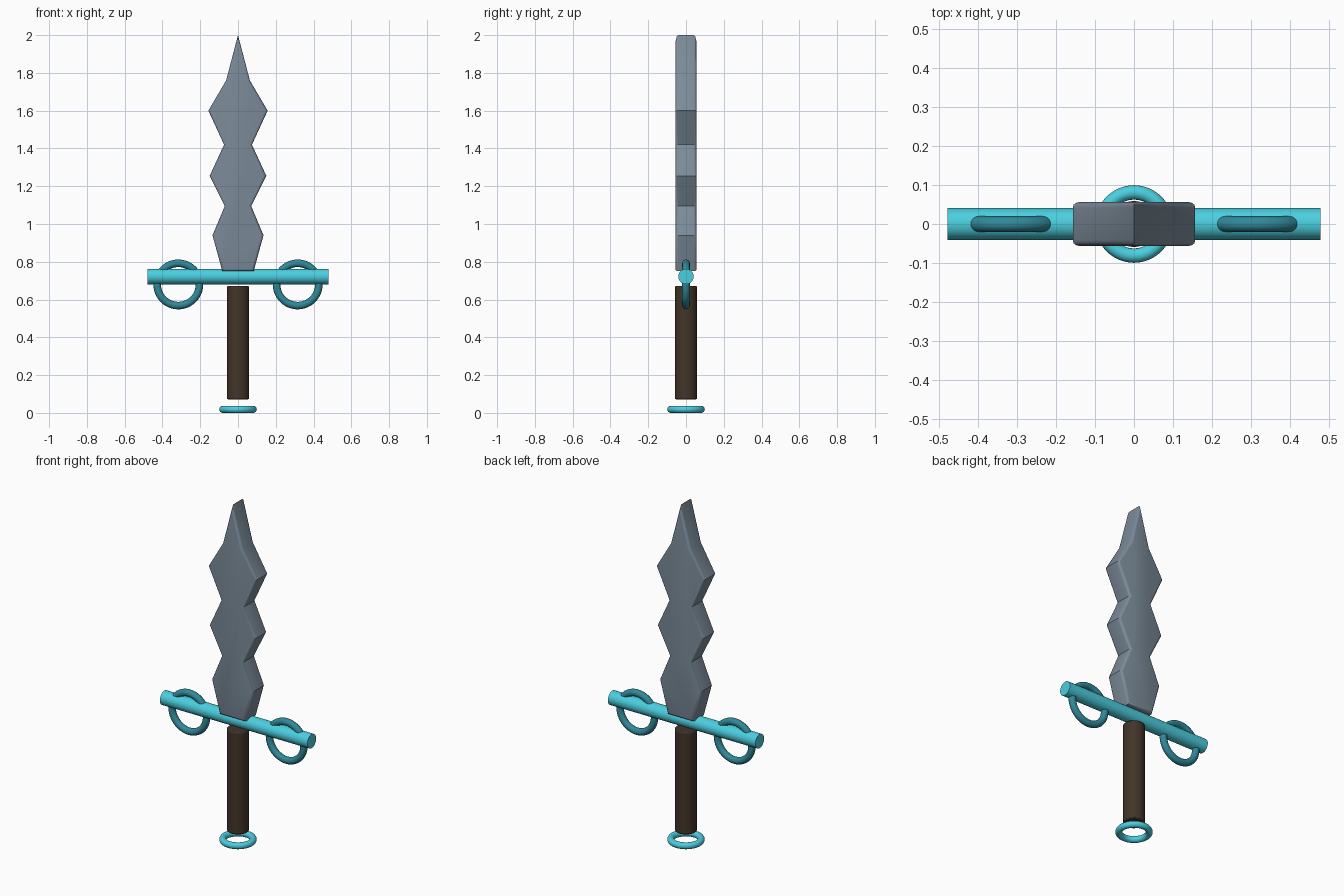
import bpy, bmesh, math

if "Cube" in bpy.data.objects:
    bpy.data.objects.remove(bpy.data.objects["Cube"])


def material(name, color):
    m = bpy.data.materials.new(name)
    m.diffuse_color = (*color, 1)
    m.use_nodes = True
    m.node_tree.nodes["Principled BSDF"].inputs["Base Color"].default_value = m.diffuse_color
    return m


STEEL = material("steel", (0.20, 0.26, 0.32))
CYAN = material("cyan_metal", (0.07, 0.62, 0.74))
TEAL = material("dark_teal_metal", (0.03, 0.25, 0.32))
WOOD = material("dark_wood", (0.055, 0.035, 0.022))


def finish(name, mat):
    ob = bpy.context.object
    ob.name = name
    ob.data.materials.append(mat)
    bpy.ops.object.shade_smooth_by_angle(angle=math.radians(35))
    return ob


def rod(name, radius, length, loc, rot, mat, bevel):
    bpy.ops.mesh.primitive_cylinder_add(vertices=32, radius=radius, depth=length,
                                        location=loc, rotation=rot)
    ob = finish(name, mat)
    if bevel:
        mod = ob.modifiers.new("soft_rim", 'BEVEL')
        mod.width, mod.segments = bevel, 2
    return ob


def ring(name, major, minor, loc, rot, mat):
    bpy.ops.mesh.primitive_torus_add(major_segments=48, minor_segments=16, major_radius=major,
                                     minor_radius=minor, location=loc, rotation=rot)
    return finish(name, mat)


# Blade: wavy half profile mirrored, extruded, with rounded front and back outlines
half = [(0.083, 0.75), (0.135, 0.94), (0.07, 1.095), (0.15, 1.255),
        (0.074, 1.42), (0.157, 1.60), (0.063, 1.76)]
outline = half + [(0, 2.0)] + [(-x, z) for x, z in reversed(half)]
T = 0.056
bm = bmesh.new()
front = bm.faces.new([bm.verts.new((x, -T, z)) for x, z in outline])
ext = bmesh.ops.extrude_face_region(bm, geom=[front], use_keep_orig=True)
bmesh.ops.translate(bm, vec=(0, 2 * T, 0),
                    verts=[g for g in ext["geom"] if isinstance(g, bmesh.types.BMVert)])
bmesh.ops.recalc_face_normals(bm, faces=bm.faces)
rims = [e for e in bm.edges if abs(e.verts[0].co.y - e.verts[1].co.y) < 1e-5]
bmesh.ops.bevel(bm, geom=rims, offset=0.014, offset_type='OFFSET', segments=3,
                profile=0.5, affect='EDGES', clamp_overlap=True)
mesh = bpy.data.meshes.new("blade")
bm.to_mesh(mesh)
bm.free()
blade = bpy.data.objects.new("blade", mesh)
bpy.context.collection.objects.link(blade)
bpy.ops.object.select_all(action='DESELECT')
blade.select_set(True)
bpy.context.view_layer.objects.active = blade
finish("blade", STEEL)

# Crossguard and its two finger rings
rod("crossguard", 0.041, 0.956, (0, 0, 0.722), (0, math.pi / 2, 0), CYAN, 0)
for side, s in (("left", -1), ("right", 1)):
    ring("guard_ring_" + side, 0.112, 0.02, (s * 0.316, 0, 0.68), (math.pi / 2, 0, 0), TEAL)

# Grip and pommel ring
rod("grip", 0.059, 0.60, (0, 0, 0.372), (0, 0, 0), WOOD, 0.006)
ring("pommel_ring", 0.081, 0.0185, (0, 0, 0.0185), (0, 0, 0), CYAN)
